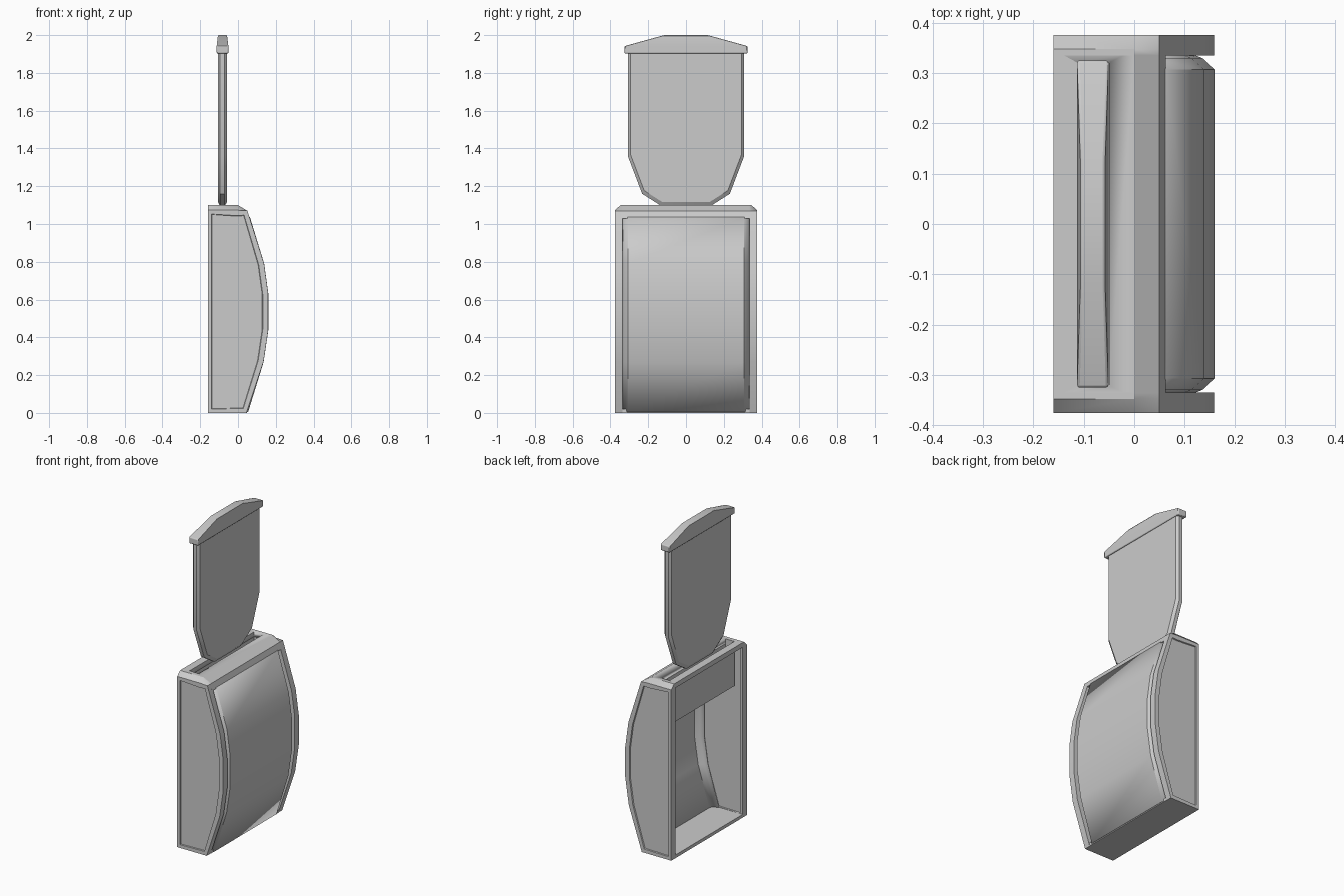
import bpy, bmesh, math
from mathutils import Vector

if "Cube" in bpy.data.objects:
    bpy.data.objects.remove(bpy.data.objects["Cube"])


def finish(bm, name, bevel=0.0, recalc=True):
    if recalc:
        bmesh.ops.recalc_face_normals(bm, faces=bm.faces[:])
    me = bpy.data.meshes.new(name)
    bm.to_mesh(me)
    bm.free()
    ob = bpy.data.objects.new(name, me)
    bpy.context.collection.objects.link(ob)
    bpy.ops.object.select_all(action='DESELECT')
    bpy.context.view_layer.objects.active = ob
    ob.select_set(True)
    if bevel:
        m = ob.modifiers.new("soft_edges", 'BEVEL')
        m.width, m.segments, m.limit_method = bevel, 2, 'ANGLE'
    bpy.ops.object.shade_smooth_by_angle(angle=math.radians(30))
    return ob


def loft(rings, closed=True):
    """Skin equal-length rings of points; closed rings get end caps."""
    bm = bmesh.new()
    rows = [[bm.verts.new(p) for p in r] for r in rings]
    n = len(rows[0])
    for a, b in zip(rows, rows[1:]):
        for i in range(n if closed else n - 1):
            j = (i + 1) % n
            bm.faces.new((a[i], a[j], b[j], b[i]))
    caps = []
    if closed:
        caps = [bm.faces.new(rows[0]), bm.faces.new(rows[-1])]
    bmesh.ops.recalc_face_normals(bm, faces=bm.faces[:])
    return bm, caps


def box_bm(x0, x1, y, z0, z1):
    return loft([[(x0, -y, z), (x1, -y, z), (x1, y, z), (x0, y, z)] for z in (z0, z1)])[0]


# Side walls with a shallow recessed panel on both faces
side = [(-.16, 0), (.045, 0), (.135, .27), (.16, .44), (.16, .63),
        (.138, .79), (.05, 1.07), (0, 1.1), (-.16, 1.1)]
for s, name in ((1, "left_side_wall"), (-1, "right_side_wall")):
    rings = [[(x, s * .335, z) for x, z in side],
             [(x, s * .347, z) for x, z in side],
             [(x, s * .375, min(z, 1.07 + .003 * (x < .01))) for x, z in side]]
    bm, caps = loft(rings)
    for f in caps:
        bmesh.ops.inset_region(bm, faces=[f], thickness=.029, depth=0)
        bmesh.ops.inset_region(bm, faces=[f], thickness=.003, depth=-.007)
    finish(bm, name)

# Curved front panel, edges rolled inwards beside the side walls
front = [(.05, .005), (.132, .27), (.157, .44), (.157, .63), (.135, .79), (.06, 1.035)]
section = [(-.336, .05), (-.326, .024), (-.305, 0), (.305, 0), (.326, .024), (.336, .05)]
bm, _ = loft([[(x - d, y, z) for y, d in section] for x, z in front], closed=False)
panel = finish(bm, "front_panel")
sol = panel.modifiers.new("thickness", 'SOLIDIFY')
sol.thickness, sol.offset = .008, 0

# Floor
finish(box_bm(-.16, .047, .336, 0, .02), "floor")

# Top cover with a slot cut through it
cover = [(-.16, 1.1), (0, 1.1), (.05, 1.07), (.063, 1.03), (.04, 1.03),
         (.03, 1.05), (-.005, 1.07), (-.16, 1.07)]
bm, _ = loft([[(x, y, z) for x, z in cover] for y in (-.346, .346)])
top = finish(bm, "top_cover")
cutter = finish(box_bm(-.112, -.05, .32, .9, 1.3), "slot_cutter")
cutter.hide_render = True
cut = top.modifiers.new("slot", 'BOOLEAN')
cut.operation, cut.object, cut.solver = 'DIFFERENCE', cutter, 'EXACT'
bpy.context.view_layer.objects.active = top
bpy.ops.object.modifier_apply(modifier="slot")
bpy.data.objects.remove(cutter)

# Pocket hanging below the slot, open at the top
bm = box_bm(-.112, -.05, .32, .82, 1.085)
lid = max(bm.faces, key=lambda f: f.calc_center_median().z)
bmesh.ops.delete(bm, geom=[lid], context='FACES_ONLY')
finish(bm, "slot_pocket")

# Upright blade with chamfered rim, standing in the slot
half = [(.13, 1.095), (.232, 1.16), (.308, 1.36), (.308, 1.925)]
outline = half + [(-y, z) for y, z in reversed(half)]
rings = []
for x, k in ((-.106, .955), (-.094, 1), (-.072, 1), (-.058, .955)):
    rings.append([(x, y * k, 1.55 + (z - 1.55) * k) for y, z in outline])
bm, _ = loft(rings)
finish(bm, "blade")

# Handle cap on the blade
rings = []
for hw, y, z in ((.031, .325, 1.903), (.031, .325, 1.942), (.024, .115, 2.0)):
    rings.append([(-.082 + sx * hw, sy * y, z)
                  for sx, sy in ((-1, -1), (1, -1), (1, 1), (-1, 1))])
bm, _ = loft(rings)
finish(bm, "handle_cap", bevel=.005)
